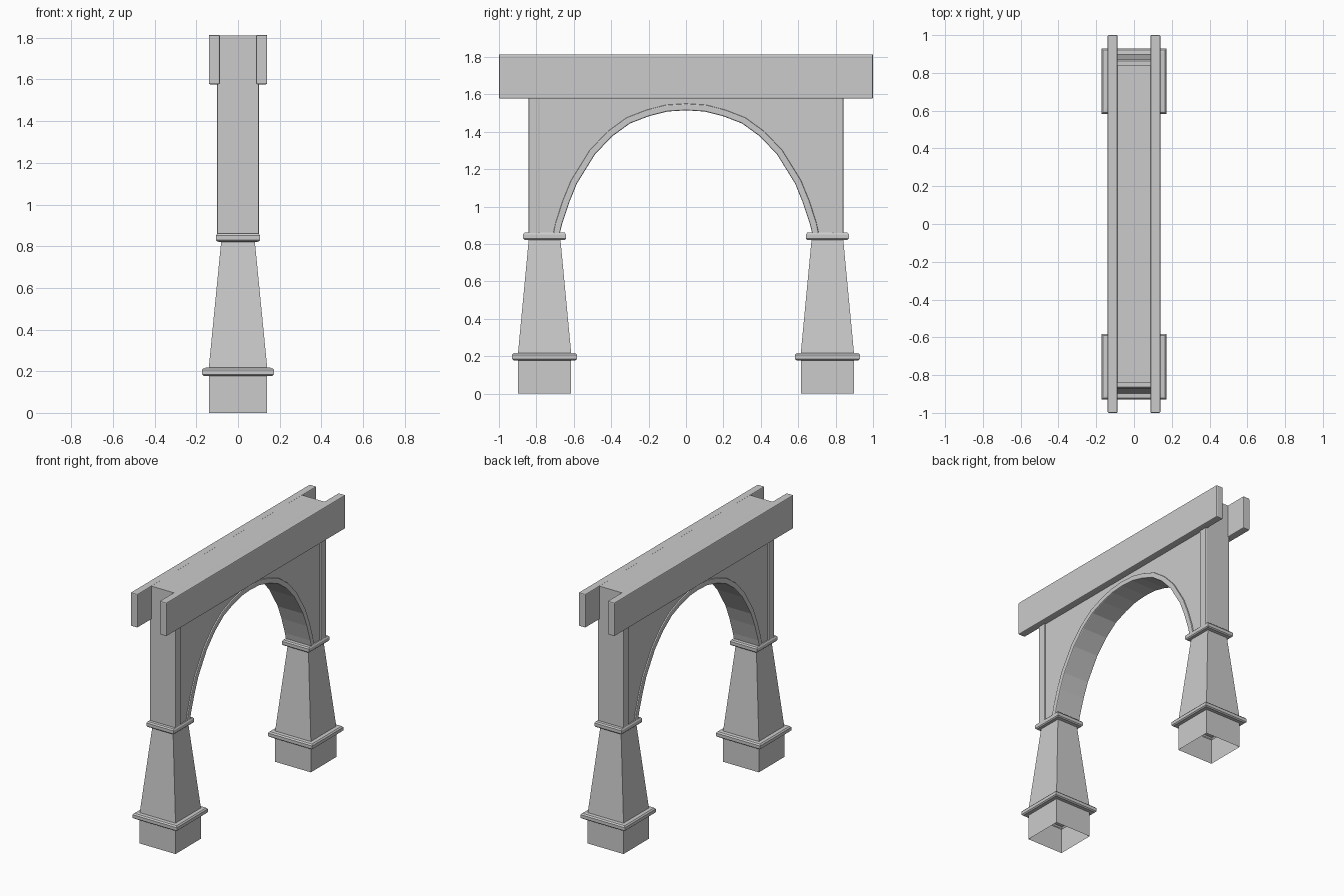
import bpy, bmesh
from mathutils import Vector

if "Cube" in bpy.data.objects:
    bpy.data.objects.remove(bpy.data.objects["Cube"])

PIER_Y = 0.756


def finish(name, bm, bevel=0.0):
    bmesh.ops.recalc_face_normals(bm, faces=bm.faces)
    me = bpy.data.meshes.new(name)
    bm.to_mesh(me)
    bm.free()
    ob = bpy.data.objects.new(name, me)
    bpy.context.collection.objects.link(ob)
    if bevel:
        m = ob.modifiers.new("edge_bevel", 'BEVEL')
        m.width = bevel
        m.segments = 2
        m.limit_method = 'ANGLE'
        m.angle_limit = 0.8
    return ob


def extrude_x(name, outline, x0, x1, bevel=0.0):
    """Solid from a (y, z) outline, spanning x0..x1."""
    bm = bmesh.new()
    face = bm.faces.new([bm.verts.new((x0, y, z)) for y, z in outline])
    res = bmesh.ops.extrude_face_region(bm, geom=[face])
    moved = [g for g in res["geom"] if isinstance(g, bmesh.types.BMVert)]
    bmesh.ops.translate(bm, vec=(x1 - x0, 0, 0), verts=moved)
    return finish(name, bm, bevel)


def rect(y0, y1, z0, z1):
    return [(y0, z0), (y1, z0), (y1, z1), (y0, z1)]


# Piers: stacked rectangular sections (half x, half y, z), open underneath
SECTIONS = [
    (.140, .142, 0), (.140, .142, .178), (.165, .166, .178), (.173, .174, .185),
    (.173, .174, .207), (.165, .166, .216), (.140, .142, .218),
    (.081, .085, .820), (.100, .108, .822), (.106, .115, .829),
    (.106, .115, .851), (.100, .108, .860),
]
for side, label in ((-1, "front"), (1, "back")):
    bm = bmesh.new()
    rings = []
    for hx, hy, z in SECTIONS:
        rings.append([bm.verts.new((sx * hx, side * PIER_Y + sy * hy, z))
                      for sx, sy in ((-1, -1), (1, -1), (1, 1), (-1, 1))])
    for a, b in zip(rings, rings[1:]):
        for i in range(4):
            j = (i + 1) % 4
            bm.faces.new((a[i], a[j], b[j], b[i]))
    bm.faces.new(rings[-1])
    finish(label + "_pier", bm)

# Arch curve: half of it, mirrored
half = [(-.676, .85), (-.663, .904), (-.625, 1.02), (-.583, 1.123), (-.487, 1.278),
        (-.396, 1.374), (-.300, 1.444), (-.198, 1.483), (-.100, 1.508)]
arch = half + [(0, 1.514)] + [(-y, z) for y, z in reversed(half)]


def offset(points, d):
    out = []
    for i, (y, z) in enumerate(points):
        a, b = points[max(i - 1, 0)], points[min(i + 1, len(points) - 1)]
        t = Vector((b[0] - a[0], b[1] - a[1])).normalized()
        out.append((y - t.y * d, z + t.x * d))
    out[0] = (out[0][0], .85)
    out[-1] = (out[-1][0], .85)
    return out


# Spandrel wall, rising between the beams to form the deck
extrude_x("spandrel_wall", offset(arch, .012) + [(.835, .85), (.835, 1.812), (-.835, 1.812),
          (-.835, .85)], -.091, .091)

# Raised arch trim
extrude_x("arch_trim", arch + list(reversed(offset(arch, .036))), -.101, .101, .006)

# Upper posts at the ends of the wall
for side, label in ((-1, "front"), (1, "back")):
    y0, y1 = sorted((side * .782, side * .842))
    extrude_x(label + "_upper_post", rect(y0, y1, .85, 1.60), -.101, .101, .006)
    y0, y1 = sorted((side * .800, side * .842))
    extrude_x(label + "_post_head", rect(y0, y1, 1.59, 1.812), -.088, .088)

# Twin side beams
for side, label in ((-1, "left"), (1, "right")):
    x0, x1 = sorted((side * .087, side * .140))
    extrude_x(label + "_beam", rect(-1, 1, 1.577, 1.814), x0, x1, .006)
